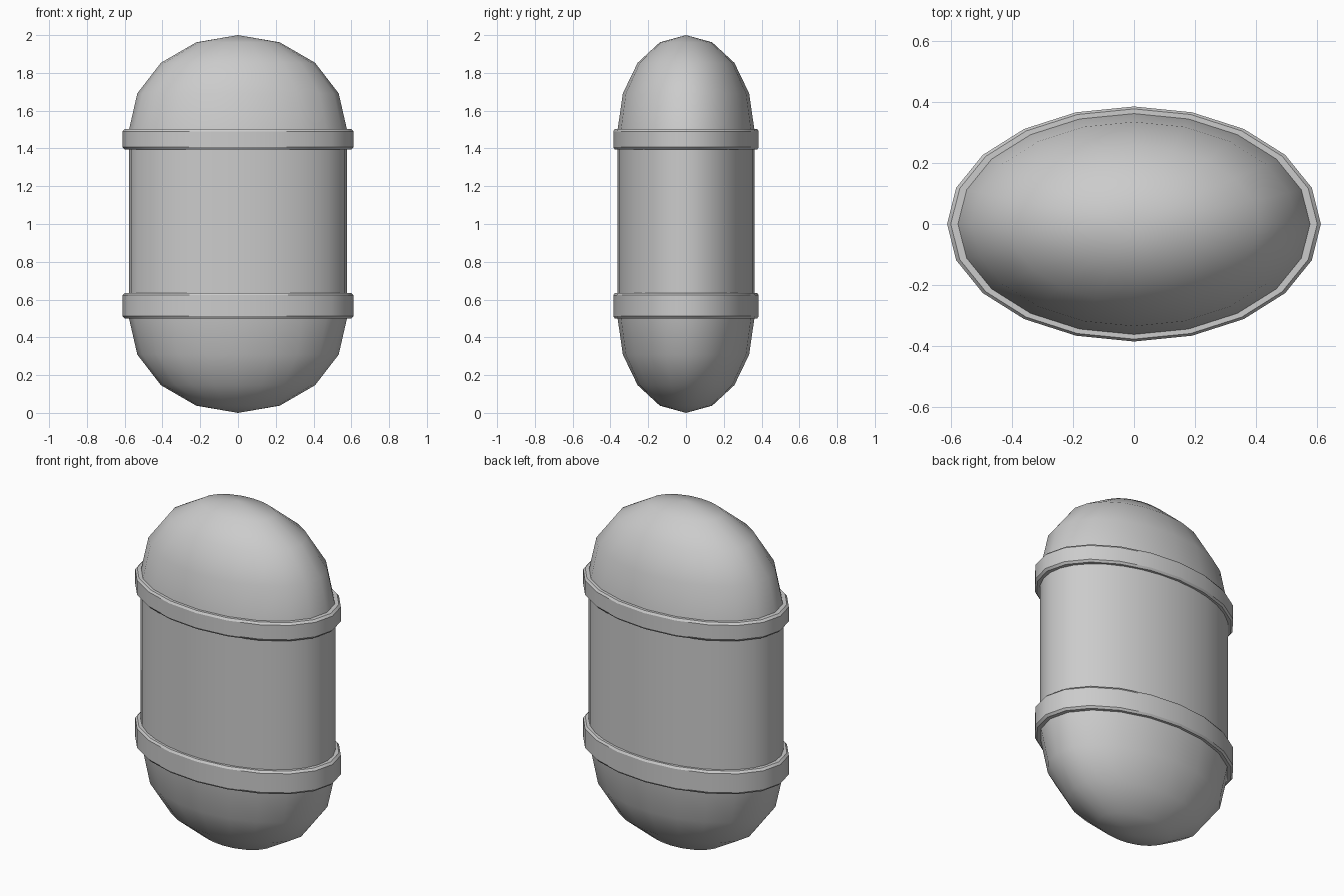
import bpy, bmesh, math

cube = bpy.data.objects.get("Cube")
if cube:
    bpy.data.objects.remove(cube, do_unlink=True)

RX, RY = 0.577, 0.362      # half width and half depth of the capsule

grey = bpy.data.materials.new("plain grey")
grey.use_nodes = True
colour = (0.6, 0.6, 0.6, 1)
grey.diffuse_color = colour
grey.node_tree.nodes["Principled BSDF"].inputs["Base Color"].default_value = colour


def lathe(name, profile, sides, angle, closed=False):
    """Sweep (outset, scale, z) points around the oval; scale 0 makes a pole."""
    bm = bmesh.new()
    rows = []
    for out, scale, z in profile:
        if scale == 0:
            rows.append([bm.verts.new((0, 0, z))] * sides)
            continue
        turn = [2 * math.pi * i / sides for i in range(sides)]
        rows.append([bm.verts.new(((RX * scale + out) * math.cos(t),
                                   (RY * scale + out * 0.65) * math.sin(t), z))
                     for t in turn])
    pairs = list(zip(rows, rows[1:]))
    if closed:
        pairs.append((rows[-1], rows[0]))
    for low, high in pairs:
        for i in range(sides):
            j = (i + 1) % sides
            corners = dict.fromkeys((low[i], low[j], high[j], high[i]))
            bm.faces.new(list(corners))
    bmesh.ops.recalc_face_normals(bm, faces=bm.faces)
    mesh = bpy.data.meshes.new(name)
    bm.to_mesh(mesh)
    bm.free()
    mesh.materials.append(grey)
    obj = bpy.data.objects.new(name, mesh)
    bpy.context.collection.objects.link(obj)
    bpy.ops.object.select_all(action='DESELECT')
    obj.select_set(True)
    bpy.context.view_layer.objects.active = obj
    bpy.ops.object.shade_smooth_by_angle(angle=math.radians(angle))
    return obj


# Rounded end caps, four bands each
def dome(name, base, height):
    steps = [math.pi / 8 * k for k in range(5)]
    profile = [(0, math.cos(a) if k < 4 else 0, base + height * math.sin(a))
               for k, a in enumerate(steps)]
    lathe(name, profile, 20, 60)


dome("top_dome", 1.5, 0.5)
dome("bottom_dome", 0.5, -0.5)

# Straight middle wall
lathe("body", [(0, 1, 0.5), (0, 1, 1.5)], 32, 30)


# Chamfered bands around both joints
def band(name, low, high):
    wide, bevel = 0.035, 0.012
    profile = [(-0.01, 1, low), (wide - bevel, 1, low), (wide, 1, low + bevel),
               (wide, 1, high - bevel), (wide - bevel, 1, high), (-0.01, 1, high)]
    lathe(name, profile, 20, 30, closed=True)


band("upper_band", 1.395, 1.503)
band("lower_band", 0.5, 0.635)
